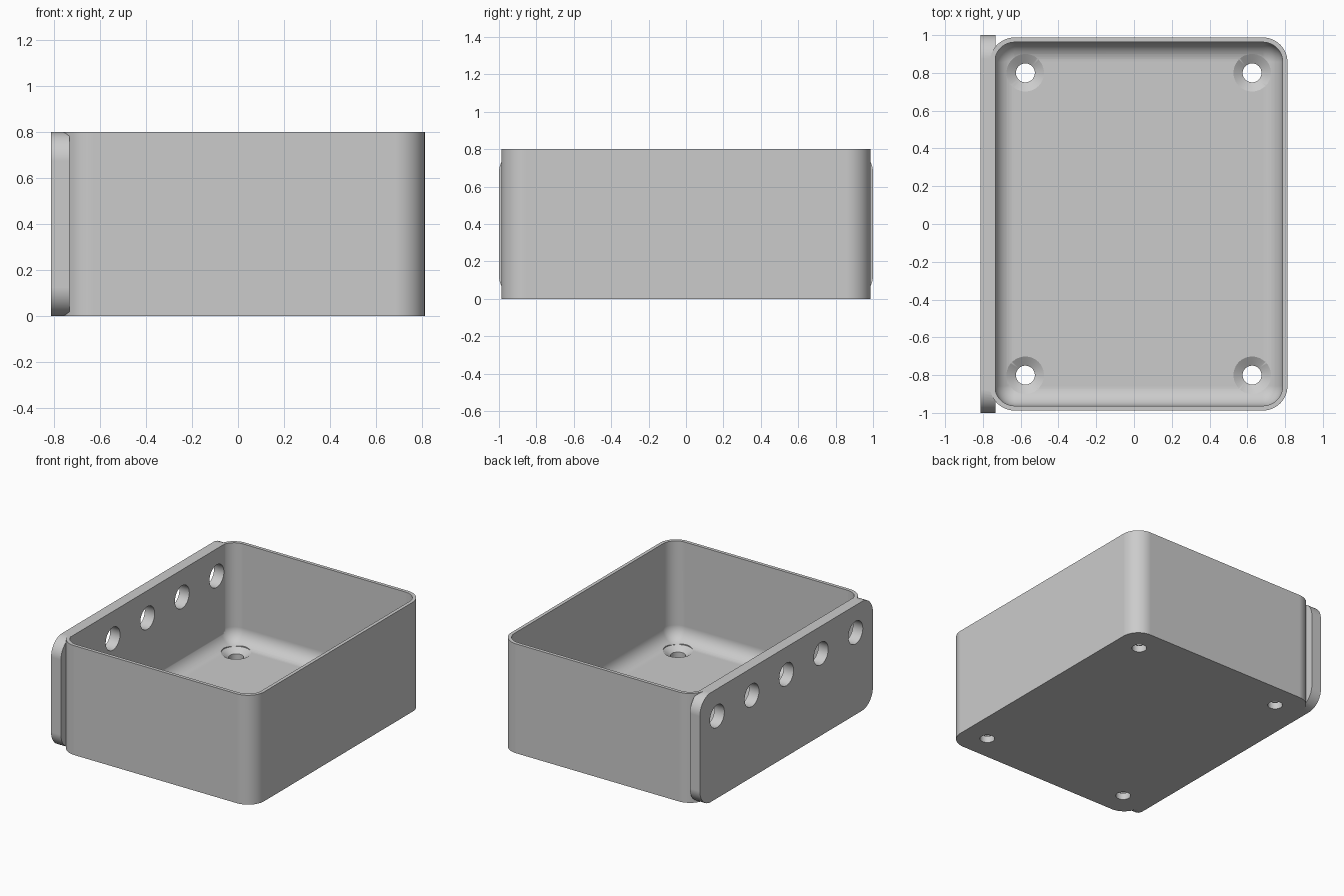
import bpy, bmesh, math
from mathutils import Matrix, Vector

if "Cube" in bpy.data.objects:
    bpy.data.objects.remove(bpy.data.objects["Cube"])

HEIGHT, FLOOR, WALL = 0.8, 0.08, 0.025
CX, HX, HY, R = 0.025, 0.7875, 0.9875, 0.13    # box centre, half sizes, corner radius
FILLET = R - WALL
SIDEWAYS = Matrix(((0, 0, 1), (1, 0, 0), (0, 1, 0))).to_4x4()   # extrude along x

grey = bpy.data.materials.new("plain grey")
grey.use_nodes = True
grey.diffuse_color = (0.6, 0.6, 0.6, 1)
grey.node_tree.nodes["Principled BSDF"].inputs["Base Color"].default_value = grey.diffuse_color


def outline(hx, hy, r, n=12):
    """Rounded rectangle; a circle when hx = hy = r."""
    pts = []
    for k, (sx, sy) in enumerate(((1, 1), (-1, 1), (-1, -1), (1, -1))):
        for i in range(n + 1):
            a = (k + i / n) * math.pi / 2
            pts.append((sx * (hx - r) + r * math.cos(a), sy * (hy - r) + r * math.sin(a)))
    return pts


def loft(name, rings, offset, turn=Matrix()):
    """Closed solid through (height, outline) rings."""
    bm = bmesh.new()
    loops = [[bm.verts.new((x, y, z)) for x, y in pts] for z, pts in rings]
    for low, high in zip(loops, loops[1:]):
        for i in range(len(low)):
            j = (i + 1) % len(low)
            bm.faces.new((low[i], low[j], high[j], high[i]))
    bm.faces.new(loops[0][::-1])
    bm.faces.new(loops[-1])
    bmesh.ops.remove_doubles(bm, verts=bm.verts, dist=1e-5)
    bmesh.ops.recalc_face_normals(bm, faces=bm.faces)
    bm.transform(Matrix.Translation(Vector(offset)) @ turn)
    mesh = bpy.data.meshes.new(name)
    bm.to_mesh(mesh)
    bm.free()
    mesh.materials.append(grey)
    obj = bpy.data.objects.new(name, mesh)
    bpy.context.collection.objects.link(obj)
    return obj


def combine(target, other, operation):
    bpy.context.view_layer.objects.active = target
    mod = target.modifiers.new(operation, "BOOLEAN")
    mod.operation, mod.object, mod.solver = operation, other, "EXACT"
    bpy.ops.object.modifier_apply(modifier=mod.name)
    bpy.data.objects.remove(other)


# Box body
body = outline(HX, HY, R)
tray = loft("open_box", [(0, body), (HEIGHT, body)], (CX, 0, 0))

# Cavity with a filleted floor
rings = []
for i in range(13):
    a = i / 12 * math.pi / 2
    inset = (FILLET - 0.002) * (1 - math.sin(a))
    rings.append((FLOOR + FILLET * (1 - math.cos(a)),
                  outline(HX - WALL - inset, HY - WALL - inset, FILLET - inset)))
rings.append((HEIGHT + 0.1, rings[-1][1]))
combine(tray, loft("cavity", rings, (CX, 0, 0)), "DIFFERENCE")

# Side plate with rounded corners, standing slightly proud of the inner wall
panel = outline(1.0, HEIGHT / 2, 0.125)
plate = loft("side_plate", [(-0.8125, panel), (-0.7325, panel)], (0, 0, HEIGHT / 2), SIDEWAYS)
combine(tray, plate, "UNION")

# Countersunk screw holes
small, large = outline(0.05, 0.05, 0.05), outline(0.1, 0.1, 0.1)
screw = [(-0.1, small), (FLOOR - 0.03, small), (FLOOR + 0.001, large), (FLOOR + 0.06, large)]
for sx in (-1, 1):
    for sy in (-1, 1):
        combine(tray, loft("screw_hole", screw, (CX + sx * 0.6, sy * 0.8, 0)), "DIFFERENCE")

# Row of holes through the side plate
bore = outline(0.083, 0.083, 0.083)
for i in range(-2, 3):
    hole = loft("side_hole", [(-0.9, bore), (-0.62, bore)], (0, i * 0.4, 0.6), SIDEWAYS)
    combine(tray, hole, "DIFFERENCE")

# Smooth rounds, flat walls
bpy.ops.object.select_all(action="DESELECT")
tray.select_set(True)
bpy.context.view_layer.objects.active = tray
bpy.ops.object.shade_smooth_by_angle(angle=math.radians(25))
flat = tray.modifiers.new("flat_walls", "WEIGHTED_NORMAL")
flat.keep_sharp = True
